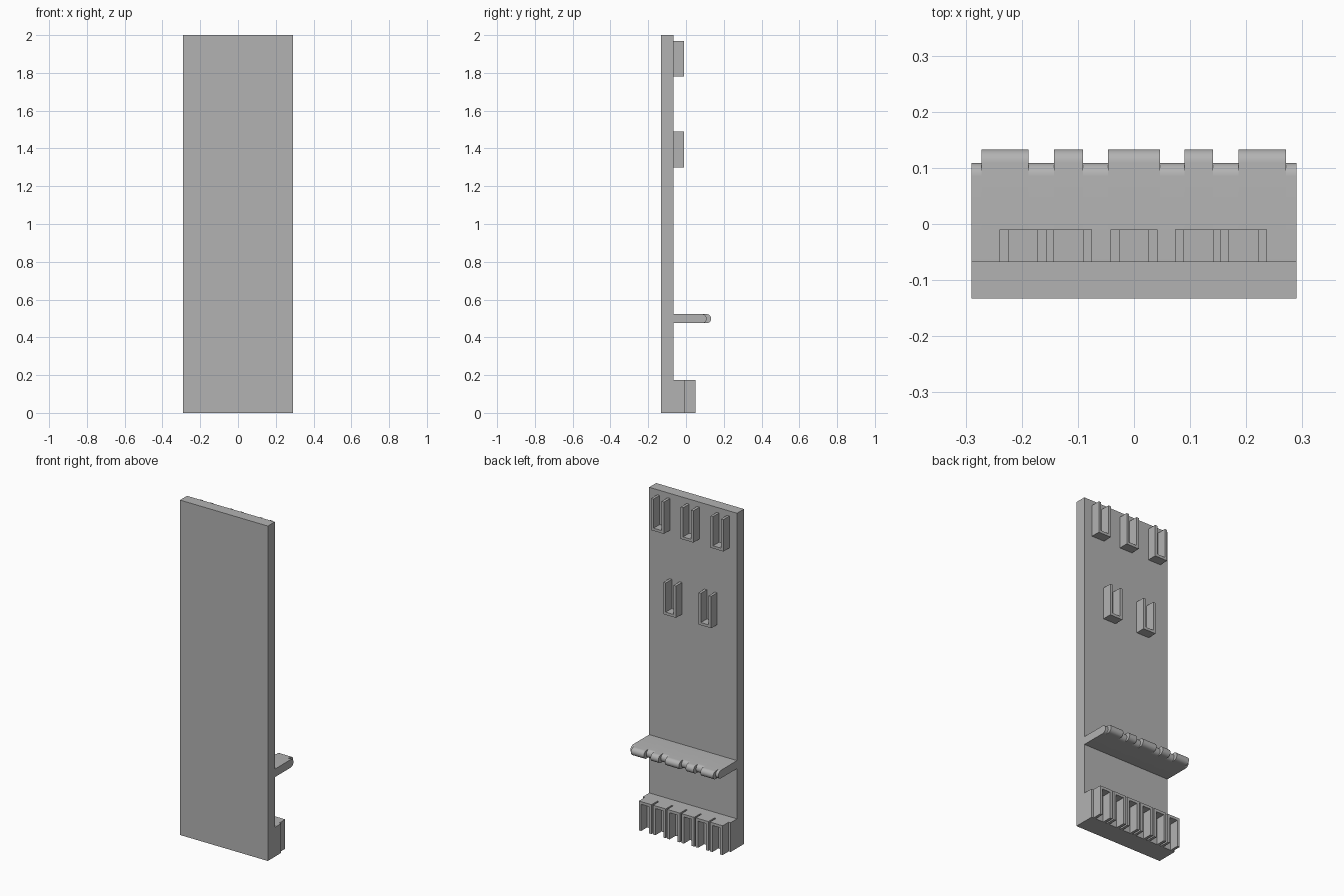
import bpy
import bmesh
import math

cube = bpy.data.objects.get("Cube")
if cube:
    bpy.data.objects.remove(cube, do_unlink=True)

grey = bpy.data.materials.new("plain_grey")
grey.use_nodes = True
colour = (0.45, 0.45, 0.45, 1)
grey.diffuse_color = colour
grey.node_tree.nodes["Principled BSDF"].inputs["Base Color"].default_value = colour


def prism(name, outline, place, offset):
    """Extrude a closed 2D outline; place maps each 2D point to 3D."""
    bm = bmesh.new()
    face = bm.faces.new([bm.verts.new(place(*p)) for p in outline])
    grown = bmesh.ops.extrude_face_region(bm, geom=[face])["geom"]
    verts = [v for v in grown if isinstance(v, bmesh.types.BMVert)]
    bmesh.ops.translate(bm, verts=verts, vec=offset)
    bmesh.ops.recalc_face_normals(bm, faces=bm.faces)
    mesh = bpy.data.meshes.new(name)
    bm.to_mesh(mesh)
    bm.free()
    mesh.materials.append(grey)
    obj = bpy.data.objects.new(name, mesh)
    bpy.context.collection.objects.link(obj)
    return obj


def box(name, x0, x1, y0, y1, z0, z1):
    outline = [(x0, y0), (x1, y0), (x1, y1), (x0, y1)]
    return prism(name, outline, lambda x, y: (x, y, z0), (0, 0, z1 - z0))


def holder(name, cx, y0, z_closed, z_open):
    """U-shaped clip, closed at one end and open at the back."""
    half, wall, depth = 0.042, 0.016, 0.057
    inner = half - wall
    z_in = z_closed + math.copysign(wall, z_open - z_closed)
    outline = [(-half, z_closed), (half, z_closed), (half, z_open), (inner, z_open),
               (inner, z_in), (-inner, z_in), (-inner, z_open), (-half, z_open)]
    return prism(name, outline, lambda x, z: (cx + x, y0, z), (0, depth, 0))


W, FRONT, BACK = 0.29, -0.133, -0.067

# Main panel and the solid foot behind it
box("panel", -W, W, FRONT, BACK, 0, 2)
box("foot_block", -W, W, BACK, -0.007, 0, 0.175)

# Upright holders in two rows
for i, x in enumerate((-0.198, 0, 0.195)):
    holder(f"upper_holder_{i + 1}", x, BACK, 1.78, 1.97)
for i, x in enumerate((-0.117, 0.115)):
    holder(f"middle_holder_{i + 1}", x, BACK, 1.3, 1.49)

# Inverted holders along the foot
for i in range(6):
    holder(f"foot_holder_{i + 1}", (i - 2.5) * 0.094, -0.007, 0.175, 0)

# Shelf with a stepped round edge, alternating short and long sections
R, Z = 0.024, 0.499
stops = [-W, -0.272, -0.188, -0.143, -0.091, -0.046,
         0.046, 0.09, 0.141, 0.186, 0.271, W]
for i, (x0, x1) in enumerate(zip(stops, stops[1:])):
    centre = 0.109 if i % 2 else 0.085
    angles = [math.pi * (k / 16 - 0.5) for k in range(17)]
    outline = [(BACK, Z + R), (BACK, Z - R)]
    outline += [(centre + R * math.cos(a), Z + R * math.sin(a)) for a in angles]
    part = prism(f"shelf_section_{i + 1}", outline, lambda y, z: (x0, y, z), (x1 - x0, 0, 0))
    bpy.ops.object.select_all(action="DESELECT")
    part.select_set(True)
    bpy.context.view_layer.objects.active = part
    bpy.ops.object.shade_smooth_by_angle(angle=math.radians(30))
